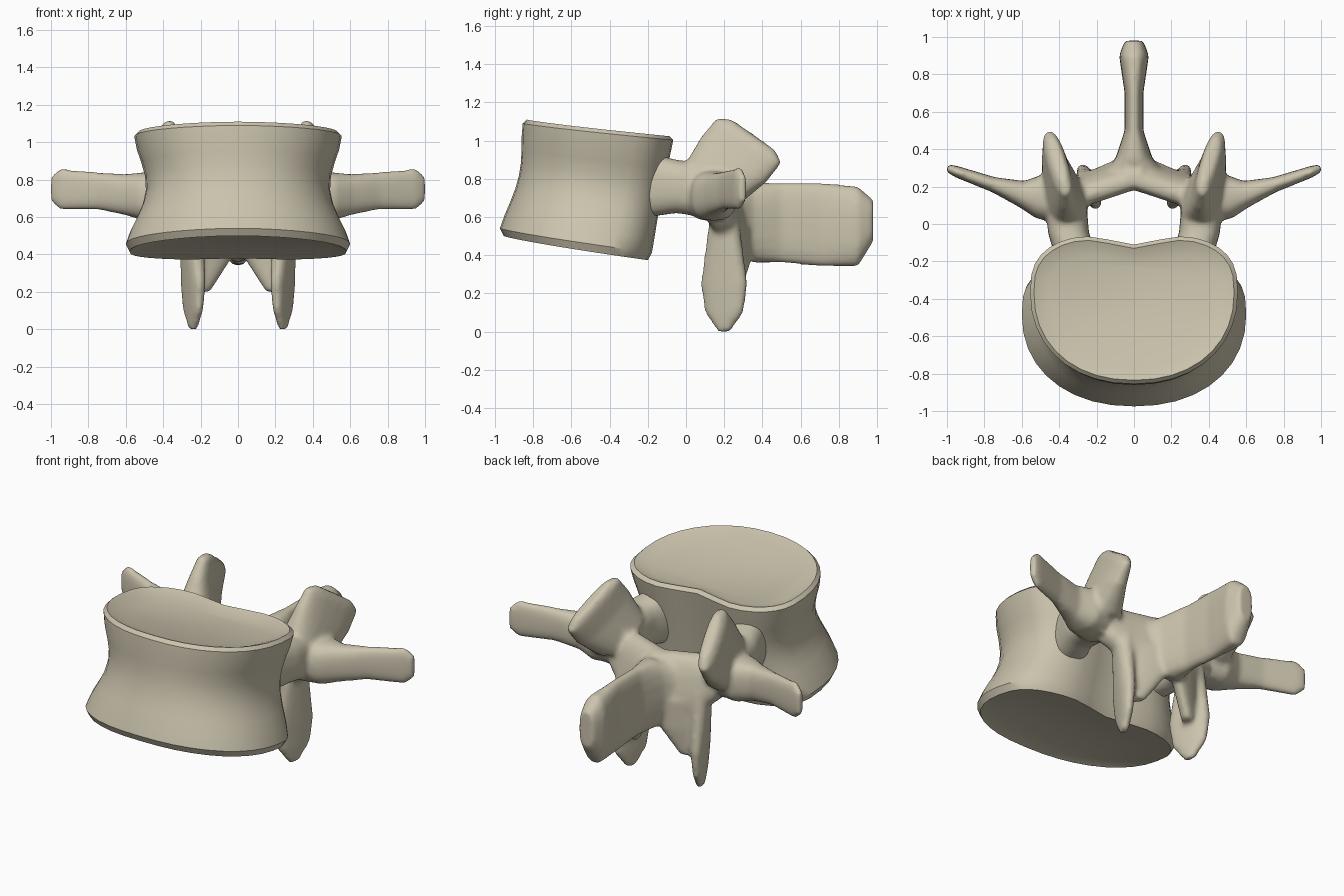
import bpy, bmesh, math
from mathutils import Vector

cube = bpy.data.objects.get("Cube")
if cube:
    bpy.data.objects.remove(cube, do_unlink=True)

bone = bpy.data.materials.new("bone_beige")
bone.use_nodes = True
COLOUR = (.6, .55, .42, 1)
bone.diffuse_color = COLOUR
bone.node_tree.nodes["Principled BSDF"].inputs["Base Color"].default_value = COLOUR

SIDEWAYS = Vector((1, 0, 0))
BACKWARD = Vector((0, 1, 0))
UPWARD = Vector((0, 0, 1))


def power(value, exponent):
    return math.copysign(abs(value) ** exponent, value)


def circle(segments):
    """Yield sine and cosine around a full turn."""
    for i in range(segments):
        angle = math.tau * i / segments
        yield math.sin(angle), math.cos(angle)


def skin(bm, rings):
    """Join a list of point rings into one closed tube with caps."""
    loops = [[bm.verts.new(point) for point in ring] for ring in rings]
    count = len(loops[0])
    for low, high in zip(loops, loops[1:]):
        for i in range(count):
            j = (i + 1) % count
            bm.faces.new((low[i], low[j], high[j], high[i]))
    bm.faces.new(loops[0][::-1])
    bm.faces.new(loops[-1])


def loft(bm, side, across, along, sections):
    """Sections are x, y, z, half size across, half size along; side -1 mirrors."""
    rings = []
    for x, y, z, wide, tall in sections:
        ring = []
        for s, c in circle(20):
            point = (Vector((x, y, z)) + across * wide * power(c, .78)
                     + along * tall * power(s, .78))
            point.x *= side
            ring.append(point)
        rings.append(ring)
    skin(bm, rings)


def finish(bm, name):
    bmesh.ops.recalc_face_normals(bm, faces=bm.faces[:])
    mesh = bpy.data.meshes.new(name)
    bm.to_mesh(mesh)
    bm.free()
    mesh.materials.append(bone)
    obj = bpy.data.objects.new(name, mesh)
    bpy.context.scene.collection.objects.link(obj)
    return obj


def body_ring(level, inset=0, lift=0):
    """Kidney outline at a level from 0 to 1, waisted and sloping to the back."""
    waist = math.sin(math.pi * level) ** 1.5
    half_width = .6 - .045 * level - .085 * waist - inset
    front = -.975 + .12 * level + .04 * waist + inset
    back = -.155 + .115 * level - inset
    z_front = .54 + .55 * level + lift
    drop = .13 - .04 * level
    middle = front + .6 * (back - front)
    ring = []
    for s, c in circle(36):
        if c > 0:
            x = half_width * power(s, .75)
            y = middle + (back - middle) * power(c, .7)
            y -= .07 * math.exp(-(x / .19) ** 2)
        else:
            x = half_width * power(s, .92)
            y = middle + (middle - front) * power(c, .92)
        depth = max(0, (y - front) / (back - front)) ** .85
        ring.append((x, y, z_front - depth * drop))
    return ring


# Waisted drum with bevelled rims and dished end plates
bm = bmesh.new()
steps = 8
rings = [body_ring(0, .1, -.02), body_ring(0, .02, -.04)]
rings += [body_ring(i / steps) for i in range(steps + 1)]
rings += [body_ring(1, .02, .02), body_ring(1, .1, -.01)]
skin(bm, rings)
body = finish(bm, "vertebral_body")
bpy.ops.object.select_all(action="DESELECT")
body.select_set(True)
bpy.context.view_layer.objects.active = body
bpy.ops.object.shade_smooth_by_angle(angle=math.radians(40))

bm = bmesh.new()
for side in (1, -1):
    # Pedicle bridging body and arch
    loft(bm, side, SIDEWAYS, UPWARD, (
        (.28, -.25, .77, .12, .18),
        (.35, -.05, .76, .11, .14),
        (.37, .2, .72, .11, .14)))
    # Transverse process, a thin blade reaching outward
    loft(bm, side, BACKWARD - .2 * SIDEWAYS, UPWARD, (
        (.35, .12, .71, .12, .13),
        (.5, .15, .71, .12, .13),
        (.6, .16, .72, .07, .11),
        (.75, .21, .74, .04, .1),
        (.95, .28, .75, .03, .11),
        (1, .3, .75, .02, .07)))
    # Upper facet, a tilted paddle
    loft(bm, side, BACKWARD + .3 * SIDEWAYS - .7 * UPWARD, SIDEWAYS - .3 * BACKWARD, (
        (.37, .13, .76, .14, .11),
        (.4, .25, .9, .17, .07),
        (.41, .33, 1, .17, .05),
        (.41, .35, 1.03, .12, .03)))
    # Lamina closing the canal behind
    loft(bm, side, BACKWARD, .2 * BACKWARD - UPWARD, (
        (.36, .15, .68, .08, .12),
        (.22, .2, .62, .08, .18),
        (-.04, .29, .58, .08, .21)))
    # Lower facet, a hanging tongue
    loft(bm, side, SIDEWAYS - .5 * BACKWARD, BACKWARD + .4 * SIDEWAYS, (
        (.25, .2, .6, .05, .07),
        (.24, .2, .25, .04, .12),
        (.24, .2, .1, .03, .1),
        (.24, .2, 0, .02, .03)))
    # Web of bone joining lamina and lower facet
    loft(bm, side, SIDEWAYS - .4 * BACKWARD, BACKWARD, (
        (.13, .27, .55, .14, .06),
        (.15, .27, .37, .11, .05),
        (.2, .24, .2, .05, .04)))

# Spinous process, a central blade pointing backward
loft(bm, 1, SIDEWAYS, UPWARD, (
    (0, .28, .59, .16, .17),
    (0, .35, .57, .1, .21),
    (0, .5, .57, .05, .21),
    (0, .7, .56, .05, .22),
    (0, .9, .55, .08, .21),
    (0, .98, .58, .05, .11)))

# Fuse the arch parts into one soft surface
arch = finish(bm, "rear_arch")
fuse = arch.modifiers.new("fuse", "REMESH")
fuse.mode = "VOXEL"
fuse.voxel_size = .014
fuse.use_smooth_shade = True
soften = arch.modifiers.new("soften", "SMOOTH")
soften.factor = .5
soften.iterations = 8
